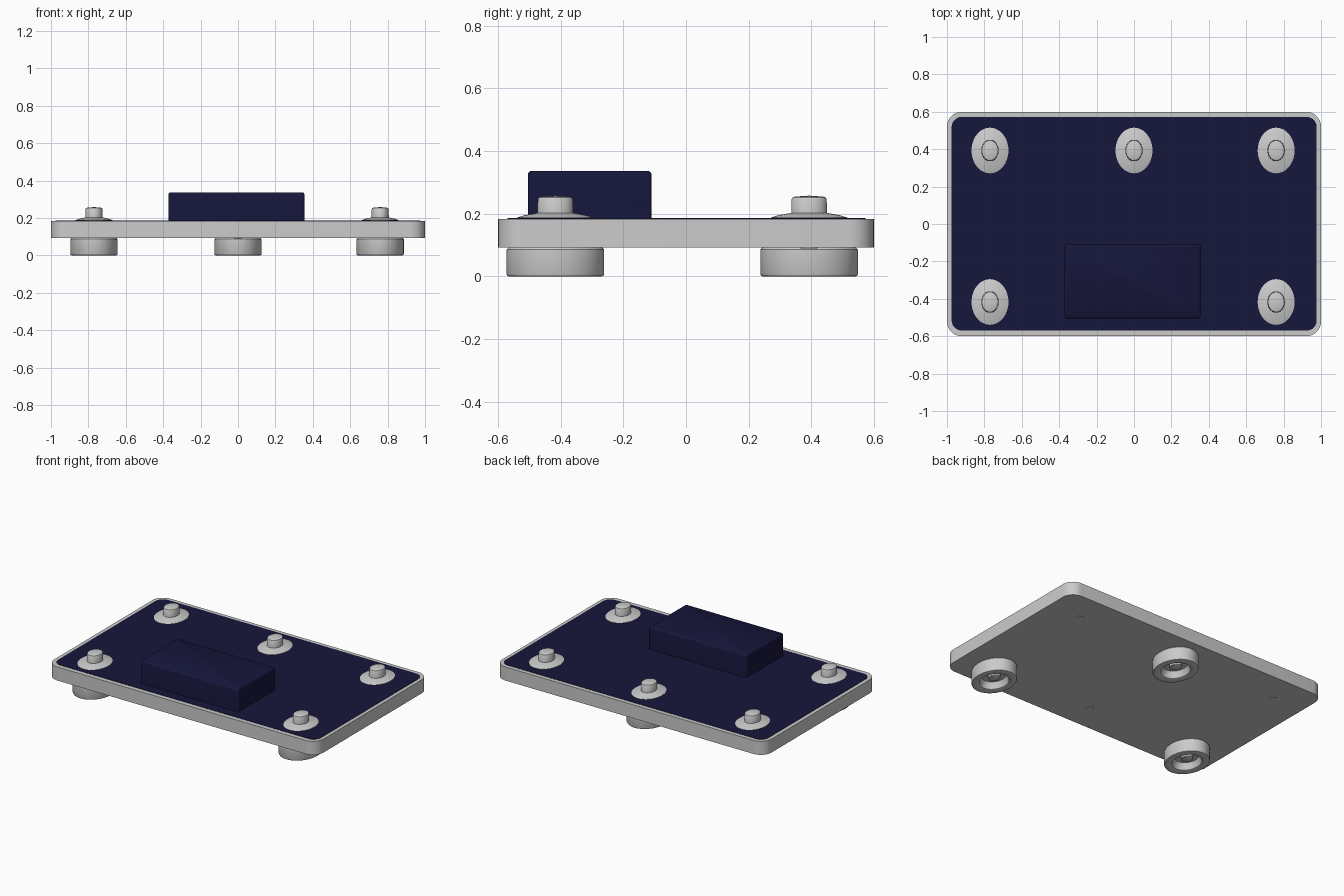
import bpy, bmesh, math
from mathutils import Matrix, Vector

if "Cube" in bpy.data.objects:
    bpy.data.objects.remove(bpy.data.objects["Cube"])

navy = bpy.data.materials.new("navy")
navy.diffuse_color = (0.008, 0.008, 0.045, 1)
navy.use_nodes = True
navy.node_tree.nodes["Principled BSDF"].inputs["Base Color"].default_value = navy.diffuse_color


def finish(bm, name, mat=None, angle=35):
    bmesh.ops.recalc_face_normals(bm, faces=bm.faces)
    mesh = bpy.data.meshes.new(name)
    bm.to_mesh(mesh)
    bm.free()
    obj = bpy.data.objects.new(name, mesh)
    bpy.context.collection.objects.link(obj)
    if mat:
        mesh.materials.append(mat)
    bpy.ops.object.select_all(action='DESELECT')
    obj.select_set(True)
    bpy.context.view_layer.objects.active = obj
    bpy.ops.object.shade_smooth_by_angle(angle=math.radians(angle))
    return obj


def slab(name, x0, x1, y0, y1, z0, z1, corner, edge=0, mat=None):
    """Box with rounded vertical corners and an optional soft top edge."""
    bm = bmesh.new()
    bmesh.ops.create_cube(bm, size=1)
    bm.transform(Matrix.Translation(((x0 + x1) / 2, (y0 + y1) / 2, (z0 + z1) / 2))
                 @ Matrix.Diagonal((x1 - x0, y1 - y0, z1 - z0, 1)))
    upright = [e for e in bm.edges if abs(e.verts[0].co.z - e.verts[1].co.z) > 1e-4]
    bmesh.ops.bevel(bm, geom=upright, offset=corner, offset_type='OFFSET',
                    segments=8, profile=0.5, affect='EDGES')
    if edge:
        top = [e for e in bm.edges if all(v.co.z > z1 - 1e-4 for v in e.verts)]
        bmesh.ops.bevel(bm, geom=top, offset=edge, offset_type='OFFSET',
                        segments=3, profile=0.5, affect='EDGES')
    return finish(bm, name, mat)


def lathe(name, profile, x, y, squash=0.81):
    """Spin a (radius, z) profile into an oval part, narrower along x."""
    bm = bmesh.new()
    verts = [bm.verts.new((0, r, z)) for r, z in profile]
    edges = [bm.edges.new(pair) for pair in zip(verts, verts[1:])]
    bmesh.ops.spin(bm, geom=verts + edges, cent=(0, 0, 0), axis=(0, 0, 1),
                   angle=math.tau, steps=48, use_duplicate=False)
    bmesh.ops.remove_doubles(bm, verts=bm.verts, dist=1e-5)
    bm.transform(Matrix.Translation(Vector((x, y, 0))) @ Matrix.Diagonal((squash, 1, 1, 1)))
    return finish(bm, name)


# Base plate, dark inlay and the raised block near the front
slab("base_plate", -1, 1, -0.6, 0.6, 0.093, 0.184, 0.08)
slab("top_inlay", -0.975, 0.977, -0.57, 0.573, 0.16, 0.186, 0.055, mat=navy)
slab("raised_block", -0.372, 0.355, -0.505, -0.11, 0.17, 0.337, 0.01, 0.012, navy)

# Profiles as radius, height
button = [(0, 0.18), (0.122, 0.18), (0.122, 0.188), (0.1, 0.195), (0.057, 0.203),
          (0.056, 0.247), (0.053, 0.252), (0.045, 0.255), (0, 0.258)]
foot = [(0, 0.092), (0.15, 0.092), (0.156, 0.086), (0.156, 0.008), (0.153, 0.002),
        (0.147, 0), (0.108, 0), (0.102, 0.003), (0.09, 0.035), (0.084, 0.045),
        (0.042, 0.045), (0.04, 0.028), (0.035, 0.025), (0, 0.025)]
pin = [(0, 0.12), (0.027, 0.12), (0.027, 0.09), (0, 0.09)]

left, right, front, back = -0.77, 0.76, -0.417, 0.393

# Five buttons on top
for x, y in [(left, back), (0, back), (right, back), (left, front), (right, front)]:
    lathe("button", button, x, y)

# Three feet in a triangle underneath
for x, y in [(left, front), (right, front), (0, back)]:
    lathe("foot", foot, x, y)

# Pin ends showing between the feet
for x, y in [(left, back), (right, back), (0, front)]:
    lathe("pin_end", pin, x, y)
